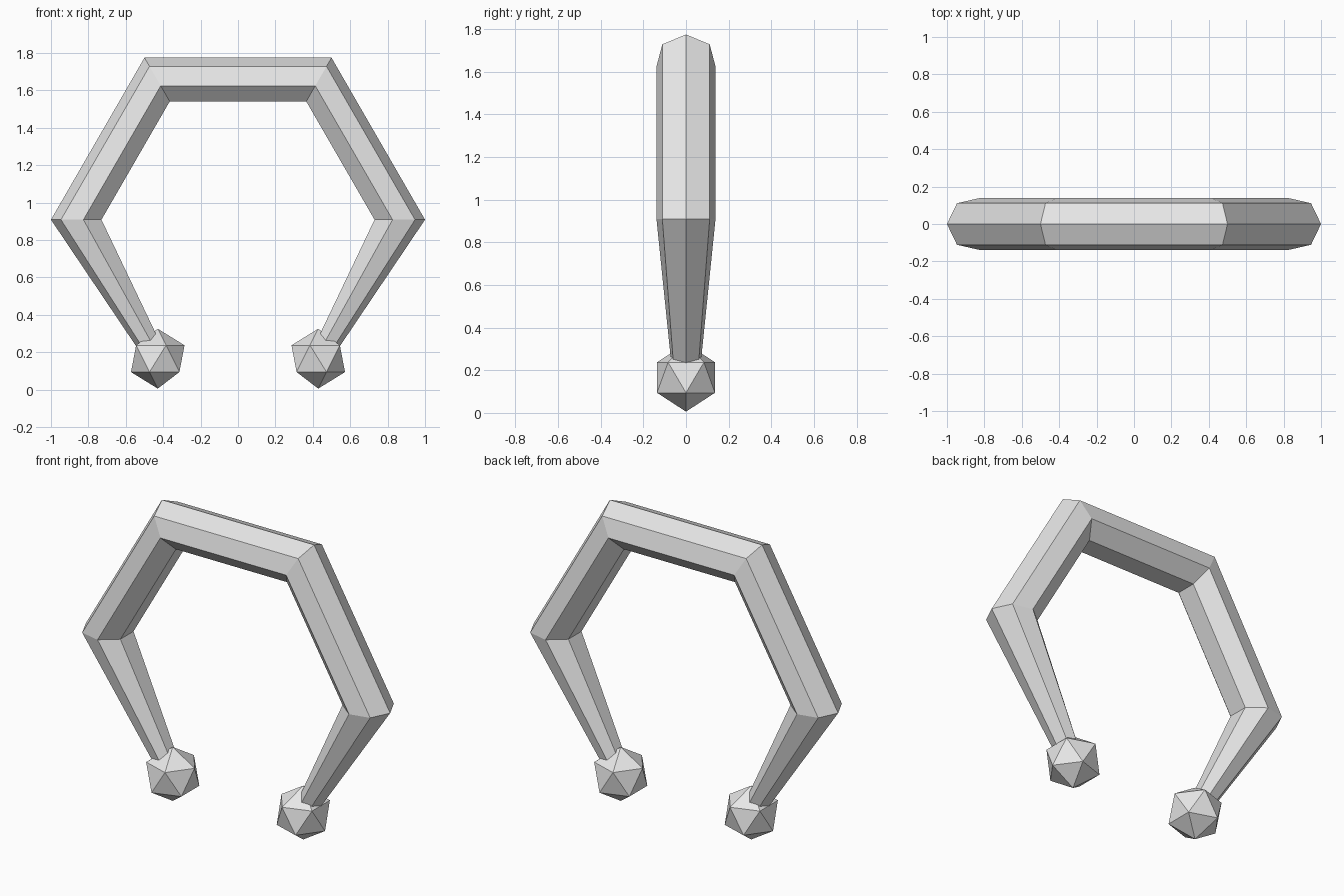
import bpy, bmesh, math

if "Cube" in bpy.data.objects:
    bpy.data.objects.remove(bpy.data.objects["Cube"])

RING_R, TUBE_R, CENTRE_Z = 0.858, 0.142, 0.909
SIDES, END_SCALE, BALL_R = 7, 0.46, 0.16

grey = bpy.data.materials.new("plain grey")
grey.diffuse_color = (0.8, 0.8, 0.8, 1)
grey.use_nodes = True
grey.node_tree.nodes["Principled BSDF"].inputs["Base Color"].default_value = grey.diffuse_color


def finish(name, bm):
    bmesh.ops.recalc_face_normals(bm, faces=bm.faces)
    mesh = bpy.data.meshes.new(name)
    bm.to_mesh(mesh)
    bm.free()
    mesh.materials.append(grey)
    obj = bpy.data.objects.new(name, mesh)
    bpy.context.collection.objects.link(obj)
    return obj


# Open six-cornered ring: seven-sided tube that narrows at both lower ends
bm = bmesh.new()
loops = []
for degrees in range(-60, 241, 60):
    a = math.radians(degrees)
    size = TUBE_R * (END_SCALE if degrees in (-60, 240) else 1)
    loop = []
    for i in range(SIDES):
        t = 2 * math.pi * i / SIDES
        r = RING_R + size * math.cos(t)
        loop.append(bm.verts.new((r * math.cos(a), size * math.sin(t),
                                  CENTRE_Z + r * math.sin(a))))
    loops.append(loop)
for a, b in zip(loops, loops[1:]):
    for i in range(SIDES):
        j = (i + 1) % SIDES
        bm.faces.new((a[i], a[j], b[j], b[i]))
bm.faces.new(loops[0])
bm.faces.new(loops[-1])
finish("open_ring", bm)

# Faceted ball on each end, mirrored left to right
for side, name in ((-1, "left_ball"), (1, "right_ball")):
    bm = bmesh.new()
    bmesh.ops.create_icosphere(bm, subdivisions=1, radius=BALL_R)
    for v in bm.verts:
        v.co.x = side * (RING_R / 2 - v.co.x)
        v.co.z += CENTRE_Z - RING_R * math.sin(math.pi / 3)
    finish(name, bm)
